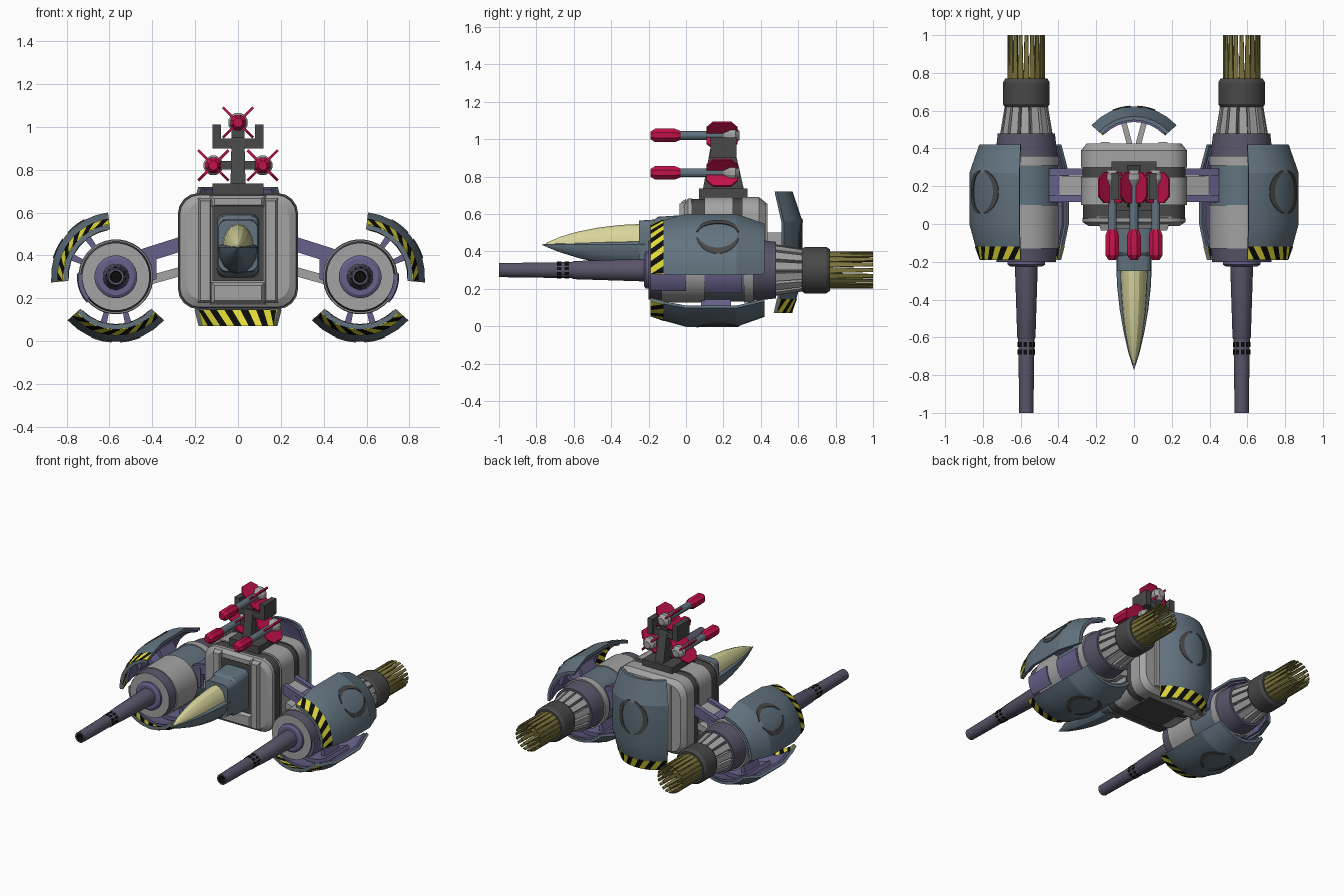
import bpy, bmesh, math
from math import sin, cos, radians, pi
from mathutils import Vector

if "Cube" in bpy.data.objects:
    bpy.data.objects.remove(bpy.data.objects["Cube"])

def lin(h):
    c = [int(h[i:i + 2], 16) / 255 for i in (0, 2, 4)]
    return [x / 12.92 if x < .04045 else ((x + .055) / 1.055) ** 2.4 for x in c] + [1]

M = {}
for n, h in dict(light_grey="A3A3A3", slate="62737F", violet="66618A", dull_violet="585468", dark_grey="484848",
                 red="C4124A", cream="D9D59C", olive="7C743C", yellow="E3DC38", black="0C0C0C").items():
    M[n] = bpy.data.materials.new(n)
    M[n].diffuse_color = lin(h)

def finish(bm, name, mats, angle=25):
    bmesh.ops.remove_doubles(bm, verts=bm.verts, dist=1e-5)
    bmesh.ops.recalc_face_normals(bm, faces=bm.faces)
    me = bpy.data.meshes.new(name)
    bm.to_mesh(me)
    bm.free()
    for m in mats.split():
        me.materials.append(M[m])
    me.shade_smooth()
    me.set_sharp_from_angle(angle=radians(angle))
    ob = bpy.data.objects.new(name, me)
    bpy.context.collection.objects.link(ob)

def loft(bm, loops, mi=None):
    """Closed skin through loops of points, capped at both ends."""
    vs = [[bm.verts.new(p) for p in lp] for lp in loops]
    n = len(vs[0])
    mi = mi or [0] * (len(vs) - 1)
    for k in range(len(vs) - 1):
        for i in range(n):
            j = (i + 1) % n
            bm.faces.new((vs[k][i], vs[k][j], vs[k + 1][j], vs[k + 1][i])).material_index = mi[k]
    bm.faces.new(vs[0]).material_index = mi[0]
    bm.faces.new(vs[-1]).material_index = mi[-1]

def slab(bm, outer, inner, mi=0):
    """Closed solid between two matching point grids."""
    A, B = ([[bm.verts.new(p) for p in r] for r in g] for g in (outer, inner))
    ni, nj = len(A), len(A[0])
    for G in (A, B):
        for i in range(ni - 1):
            for j in range(nj - 1):
                bm.faces.new((G[i][j], G[i + 1][j], G[i + 1][j + 1], G[i][j + 1])).material_index = mi
    rim = [(i, 0) for i in range(ni)] + [(ni - 1, j) for j in range(1, nj)] + \
          [(i, nj - 1) for i in range(ni - 2, -1, -1)] + [(0, j) for j in range(nj - 2, 0, -1)]
    for (a, b), (c, d) in zip(rim, rim[1:] + rim[:1]):
        bm.faces.new((A[a][b], A[c][d], B[c][d], B[a][b])).material_index = mi

def arc(bm, P, prof, a0, a1, n, mi=0, skew=0, lim=(-999, 999)):
    """Curved plate; prof lists (station, outer radius, inner radius)."""
    def grid(q):
        return [[P(p[q], min(max(a0 + (a1 - a0) * i / n + skew * j, lim[0]), lim[1]), p[0])
                 for j, p in enumerate(prof)] for i in range(n + 1)]
    slab(bm, grid(1), grid(2), mi)

def rect(y, x0, x1, z0, z1):
    return [(x0, y, z0), (x1, y, z0), (x1, y, z1), (x0, y, z1)]

def box(bm, x0, x1, y0, y1, z0, z1, mi=0):
    loft(bm, [rect(y0, x0, x1, z0, z1), rect(y1, x0, x1, z0, z1)], [mi])

def bar(bm, p, q, wy, wz, mi=0):
    loft(bm, [[(c[0], c[1] + a * wy, c[2] + b * wz) for a, b in ((-1, -1), (1, -1), (1, 1), (-1, 1))]
              for c in (p, q)], [mi])

def lathe(bm, prof, cx, cz, n, mi=None):
    loft(bm, [[(cx + r * cos(2 * pi * (i + .5) / n), y, cz + r * sin(2 * pi * (i + .5) / n)) for i in range(n)]
              for y, r in prof], mi)

# ---- armour panels (shared by engines and tail)
PROF = [(-.19, .245), (-.12, .27), (0, .303), (.27, .303), (.42, .25)]
def rad(y):
    for (a, r), (b, s) in zip(PROF, PROF[1:]):
        if y <= b:
            return r + (s - r) * (y - a) / (b - a)
    return PROF[-1][1]

def panel(name, P, a0, a1):
    bm = bmesh.new()
    arc(bm, P, [(y, r, r - .02) for y, r in PROF], a0, a1, 8)
    inner = [(-.11, .273), (0, .303), (.27, .303), (.41, .255)]
    arc(bm, P, [(y, r - .018, r - .035) for y, r in inner], a0 + 3, a1 - 3, 8, 1)
    finish(bm, name, "slate violet", 18)
    # hazard stripes, outside and inside of the leading edge
    bm = bmesh.new()
    st = (a1 - a0) / 11
    for k in range(-2, 11):
        for off in (.003, -.019):
            arc(bm, P, [(y, rad(y) + off, rad(y) + off - .004) for y in (-.189, -.12)],
                a0 + k * st, a0 + (k + 1) * st, 2, k % 2, 1.2 * st, (a0, a1))
    bmesh.ops.dissolve_degenerate(bm, dist=1e-5, edges=bm.edges)
    finish(bm, name + "_stripes", "yellow black")
    # broken ring marking
    bm = bmesh.new()
    for s in (-1, 1):
        def ring(off):
            rows = []
            for k in range(17):
                t = radians(-80 + 160 * k / 16)
                row = []
                for r in (.116, .110 - .027 * cos(t * 1.1)):
                    y = .17 + r * sin(t)
                    R = rad(y)
                    row.append(P(R + off, (a0 + a1) / 2 + s * math.degrees(r * cos(t) / .3), y))
                rows.append(row)
            return rows
        slab(bm, ring(.004), ring(-.004))
    finish(bm, name + "_ring_mark", "dark_grey")

CX, CZ = .57, .30
for s, side in ((-1, "left"), (1, "right")):
    P = lambda r, a, y, s=s: Vector((s * (CX + r * cos(radians(a))), y, CZ + r * sin(radians(a))))
    panel(side + "_upper_panel", P, -5, 83)
    panel(side + "_lower_panel", P, 222, 318)
    # engine drum
    bm = bmesh.new()
    lathe(bm, [(-.20, .10), (-.20, .158), (-.13, .165), (-.13, .172), (.10, .175), (.10, .168), (.31, .168),
               (.31, .175), (.36, .175), (.36, .165), (.48, .152), (.48, .09)], s * CX, CZ, 32,
          [0, 2, 0, 0, 0, 1, 0, 0, 0, 2, 2])
    finish(bm, side + "_engine_drum", "light_grey slate dull_violet")
    # front collar
    bm = bmesh.new()
    lathe(bm, [(-.17, .10), (-.215, .10), (-.225, .085), (-.225, .05)], s * CX, CZ, 24)
    finish(bm, side + "_engine_collar", "violet")
    # gun barrel
    bm = bmesh.new()
    lathe(bm, [(-.20, .062), (-.60, .049), (-.61, .044), (-.72, .042), (-1, .038), (-1, .027), (-.93, .024)],
          s * CX, CZ, 20, [0] * 5 + [1])
    for y in (-.69, -.65):
        for k in range(10):
            arc(bm, P, [(y, .0455, .038), (y + .025, .0455, .038)], k * 36, k * 36 + 22, 2, 1)
    finish(bm, side + "_gun_barrel", "dull_violet black")
    # panel brackets
    bm = bmesh.new()
    arc(bm, P, [(-.19, .178, .15), (0, .181, .16)], -38, 5, 5)
    arc(bm, P, [(.10, .182, .15), (.30, .182, .15)], -42, 5, 5)
    for a0, a1 in ((10, 68), (240, 300)):
        arc(bm, P, [(.02, .262, .235), (.28, .262, .235)], a0, a1, 6)
        for a in ((a0 + a1) / 2 - 15, (a0 + a1) / 2 + 15):
            arc(bm, P, [(.08, .28, .15), (.24, .28, .15)], a - 4, a + 4, 1)
    finish(bm, side + "_panel_brackets", "violet")
    # ribbed exhaust neck and nozzle
    bm = bmesh.new()
    lathe(bm, [(.46, .10), (.64, .085)], s * CX, CZ, 20, [1])
    for k in range(14):
        a = k * 360 / 14
        arc(bm, P, [(.47, .140, .095), (.64, .112, .08)], a, a + 19, 1)
    lathe(bm, [(.62, .08), (.62, .115), (.635, .125), (.75, .125), (.77, .112), (.77, .085), (.70, .08)],
          s * CX, CZ, 24, [1] * 6)
    finish(bm, side + "_exhaust", "light_grey dark_grey")
    # exhaust spikes
    bm = bmesh.new()
    for r, n in ((.10, 20), (.065, 12)):
        for k in range(n):
            c, w = 360 * k / n, 180 / n
            lo, hi = [[P(q, c + d, y) for q, d in ((r, -e), (r, e), (r - .008, e), (r - .008, -e))]
                      for y, e in ((.72, w), (1.0, w * .6))]
            loft(bm, [lo, hi])
    finish(bm, side + "_exhaust_spikes", "olive")
    # arms joining body and engine
    bm = bmesh.new()
    for z in (.45, .33):
        bar(bm, (s * .25, .20, z), (s * .43, .20, z - .05), .055, .022)
    for y in (.135, .275):
        bar(bm, (s * .26, y, .455), (s * .45, y, .395), .018, .035, 1)
        bar(bm, (s * .38, y, .36), (s * .45, y, .33), .02, .07, 1)
    bar(bm, (s * .395, .205, .38), (s * .45, .205, .36), .075, .06, 1)
    finish(bm, side + "_arm", "light_grey violet")

# ---- central body: rounded outline lofted along y
def outline(k, y, w=.28, h=.27, c=.095, zc=.42):
    pts = []
    for q, (sx, sz) in enumerate(((1, 1), (-1, 1), (-1, -1), (1, -1))):
        for i in range(5):
            a = pi / 2 * q + pi / 8 * i
            pts.append((k * (sx * (w - c) + c * cos(a)), y, zc + k * (sz * (h - c) + c * sin(a))))
    return pts
bm = bmesh.new()
loft(bm, [outline(k, y) for k, y in ((.86, -.01), (.97, .01), (.98, .03), (.96, .03), (.96, .10), (1, .10), (1, .25),
     (.97, .25), (.97, .30), (1, .30), (1, .39), (.9, .425))], [0, 0, 1, 1, 1, 0, 1, 1, 1, 0, 0])
# light middle section, dark belly plate
loft(bm, [outline(1.002, .10), outline(1.002, .25)])
box(bm, -.15, .15, .09, .34, .145, .16, 1)
finish(bm, "main_body", "light_grey dark_grey")
# raised frame ribs, front and back
bm = bmesh.new()
for s in (-1, 1):
    for y0, y1 in ((.04, -.035), (.38, .435)):
        loft(bm, [rect(y0, s * .115, s * .20, .165, .68), rect(y1, s * .13, s * .175, .19, .655)])
loft(bm, [rect(.0, -.13, .13, .17, .28), rect(-.03, -.11, .11, .19, .26)])
loft(bm, [rect(.0, -.13, .13, .62, .68), rect(-.025, -.11, .11, .635, .665)])
finish(bm, "body_frame_ribs", "light_grey")
bm = bmesh.new()
box(bm, -.12, .12, -.02, .01, .28, .63)
finish(bm, "cockpit_recess", "dark_grey")

# ---- cockpit housing and nose
bm = bmesh.new()
loft(bm, [outline(1, y, w, h, .04, .445) for y, w, h in
          ((.0, .10, .15), (-.15, .098, .14), (-.17, .092, .125), (-.25, .092, .12))])
finish(bm, "cockpit_housing", "slate")
def shell(bm, stations, kx, up, dn, mi=0):
    loft(bm, [[(kx * f * cos(t), y, .437 + (up if sin(t) > 0 else dn) * f * sin(t) + zo)
               for t in [2 * pi * i / 16 for i in range(16)]] for y, f, zo in stations])
bm = bmesh.new()
shell(bm, [(-.22, 1, 0), (-.33, .95, 0), (-.45, .81, 0), (-.57, .59, 0), (-.68, .32, 0), (-.77, .02, 0)],
      .094, .025, .125)
finish(bm, "nose_hull", "slate")
bm = bmesh.new()
shell(bm, [(-.23, 1, 0), (-.35, .95, 0), (-.47, .82, 0), (-.58, .62, 0), (-.67, .38, .0), (-.745, .06, .003)],
      .074, .110, .02)
finish(bm, "canopy", "cream")

# ---- tail panel and its mount
PT = lambda r, a, y: Vector((r * cos(radians(a)), .32 + r * sin(radians(a)), .07 + (y + .19) * .65 / .61))
panel("tail_panel", PT, 42, 138)
bm = bmesh.new()
arc(bm, PT, [(.02, .262, .235), (.28, .262, .235)], 58, 122, 6)
for s in (-1, 1):
    loft(bm, [rect(.41, s * .005, s * .035, .33, .50), rect(.58, s * .05, s * .08, .33, .50)], [1])
finish(bm, "tail_mount", "violet light_grey")

# ---- missile rack
bm = bmesh.new()
box(bm, -.12, .12, .07, .33, .68, .735)
loft(bm, [[(x * w, y, z) for x, y in ((-1, y0), (1, y0), (1, y1), (-1, y1))]
          for z, w, y0, y1 in ((.73, .035, .09, .31), (.95, .03, .13, .26))])
box(bm, -.12, .12, .13, .26, .90, .945)
for s in (-1, 1):
    box(bm, s * .08, s * .12, .13, .27, .90, 1.01)
box(bm, -.03, .03, .14, .25, .93, 1.0)
box(bm, -.10, .10, .16, .24, .80, .84)
finish(bm, "missile_rack", "dark_grey")
for name, x, z in (("top", 0, 1.02), ("left", -.115, .82), ("right", .115, .82)):
    bm = bmesh.new()
    lathe(bm, [(-.19, .022), (-.165, .039), (-.06, .039), (-.03, .026)], x, z, 8)
    lathe(bm, [(-.04, .024), (.20, .024)], x, z, 12, [1])
    lathe(bm, [(.20, .024), (.235, .047), (.265, .047), (.285, .025)], x, z, 12, [2] * 3)
    for k in range(4):
        a = radians(45 + 90 * k)
        d, t = Vector((cos(a), 0, sin(a))), Vector((-sin(a), 0, cos(a))) * .006
        pts = [Vector((x, y, z)) + d * r for y, r in ((.11, .02), (.11, .06), (.145, .10), (.24, .10),
                                                      (.275, .06), (.275, .02))]
        loft(bm, [[p - t for p in pts], [p + t for p in pts]])
    finish(bm, name + "_missile", "red slate light_grey")

for m in bpy.data.materials:
    if m.users and not m.is_grease_pencil:
        m.use_nodes = True
        m.node_tree.nodes["Principled BSDF"].inputs["Base Color"].default_value = m.diffuse_color
